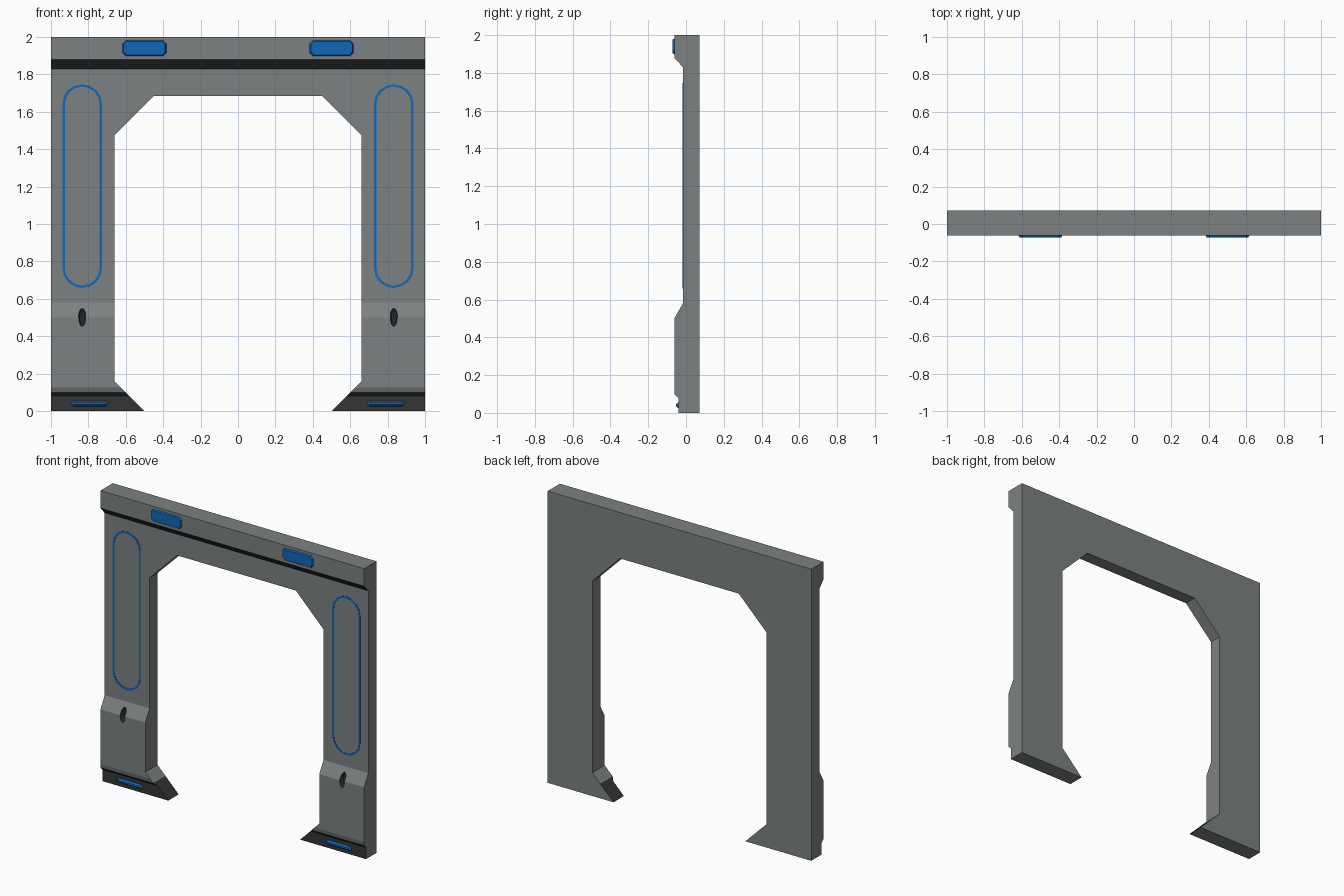
import bpy, bmesh, math

if "Cube" in bpy.data.objects:
    bpy.data.objects.remove(bpy.data.objects["Cube"])


def material(name, rgb):
    m = bpy.data.materials.new(name)
    m.diffuse_color = (*rgb, 1)
    m.use_nodes = True
    m.node_tree.nodes["Principled BSDF"].inputs["Base Color"].default_value = m.diffuse_color
    return m


GREY = material("wall grey", (0.205, 0.22, 0.225))
DARK = material("dark trim", (0.034, 0.035, 0.035))
MID = material("mid grey trim", (0.12, 0.127, 0.13))
BLUE = material("blue light", (0.005, 0.14, 0.5))

BACK = 0.071
# Front relief: (height, y of the front surface)
RELIEF = [(0, -0.041), (0.08, -0.041), (0.1, -0.062), (0.125, -0.062), (0.5, -0.062),
          (0.58, -0.016), (1.83, -0.016), (1.88, -0.062), (2, -0.062)]


def front_y(z):
    for (z0, y0), (z1, y1) in zip(RELIEF, RELIEF[1:]):
        if z <= z1 + 1e-5:
            return y0 + (y1 - y0) * (z - z0) / (z1 - z0)
    return RELIEF[-1][1]


def finish(name, bm, mats):
    bmesh.ops.recalc_face_normals(bm, faces=bm.faces[:])
    me = bpy.data.meshes.new(name)
    bm.to_mesh(me)
    bm.free()
    for m in mats:
        me.materials.append(m)
    ob = bpy.data.objects.new(name, me)
    bpy.context.collection.objects.link(ob)
    return ob


def loft(name, base, top, y0, y1, mat):
    """Solid between a base outline at y0 and a matching outline at y1."""
    bm = bmesh.new()
    a = [bm.verts.new((x, y0, z)) for x, z in base]
    b = [bm.verts.new((x, y1, z)) for x, z in top]
    bm.faces.new(a)
    bm.faces.new(b)
    for i in range(len(a)):
        j = (i + 1) % len(a)
        bm.faces.new((a[i], a[j], b[j], b[i]))
    return finish(name, bm, [mat])


def octagon(cx, cz, hx, hz, c):
    pts = [(hx, hz - c), (hx - c, hz), (c - hx, hz), (-hx, hz - c),
           (-hx, c - hz), (c - hx, -hz), (hx - c, -hz), (hx, c - hz)]
    return [(cx + x, cz + z) for x, z in pts]


def capsule(cx, z0, z1, r, n=8):
    pts = []
    for start, cz in ((0, z1 - r), (math.pi, z0 + r)):
        for i in range(n + 1):
            t = start + math.pi * i / n
            pts.append((cx + r * math.cos(t), cz + r * math.sin(t)))
    return pts


# Archway: front outline, sliced at the relief heights and pushed to the relief
half = [(0.45, 1.685), (0.66, 1.475), (0.66, 0.16), (0.5, 0), (1, 0), (1, 2)]
outline = half + [(-x, z) for x, z in reversed(half)]
bm = bmesh.new()
face = bm.faces.new([bm.verts.new((x, BACK, z)) for x, z in outline])
ext = bmesh.ops.extrude_face_region(bm, geom=[face], use_keep_orig=True)
for v in ext["geom"]:
    if isinstance(v, bmesh.types.BMVert):
        v.co.y = -0.2
for z, _ in RELIEF[1:-1]:
    bmesh.ops.bisect_plane(bm, geom=bm.verts[:] + bm.edges[:] + bm.faces[:],
                           plane_co=(0, 0, z), plane_no=(0, 0, 1))
for v in bm.verts:
    if v.co.y < 0:
        v.co.y = front_y(v.co.z)
bmesh.ops.recalc_face_normals(bm, faces=bm.faces[:])
bm.normal_update()
# Dark feet and lintel underside, mid grey line above the feet
for f in bm.faces:
    c, n = f.calc_center_median(), f.normal
    front = n.y < -0.1
    inner = abs(n.x) > 0.3 and abs(c.x) < 0.9
    if (c.z < 0.1 and (front or inner)) or (1.83 < c.z < 1.88 and front):
        f.material_index = 1
    elif 0.1 < c.z < 0.125 and front:
        f.material_index = 2
arch = finish("archway", bm, [GREY, DARK, MID])

for side, s in (("left", -1), ("right", 1)):
    # Rounded slot cut into the leg shoulder
    bm = bmesh.new()
    bmesh.ops.create_uvsphere(bm, u_segments=10, v_segments=8, radius=1)
    for v in bm.verts:
        v.co = (s * 0.833 + v.co.x * 0.02, -0.056 + v.co.y * 0.034, 0.508 + v.co.z * 0.056)
    for f in bm.faces:
        f.material_index = 1
    cutter = finish("slot_cutter", bm, [GREY, DARK, MID])
    cutter.hide_render = True
    mod = arch.modifiers.new("slot", "BOOLEAN")
    mod.operation = "DIFFERENCE"
    mod.solver = "EXACT"
    mod.object = cutter
    bpy.context.view_layer.objects.active = arch
    bpy.ops.object.modifier_apply(modifier=mod.name)
    bpy.data.objects.remove(cutter)

    # Lintel lamp
    loft(side + "_lintel_lamp", octagon(s * 0.5, 1.94, 0.118, 0.043, 0.018),
         octagon(s * 0.5, 1.94, 0.111, 0.036, 0.015), -0.06, -0.071, BLUE)

    # Foot lamp
    loft(side + "_foot_lamp", octagon(s * 0.792, 0.04, 0.098, 0.016, 0.008),
         octagon(s * 0.792, 0.04, 0.084, 0.006, 0.003), -0.039, -0.053, BLUE)

    # Thin capsule-shaped light strip on the leg
    bm = bmesh.new()
    outer = capsule(s * 0.833, 0.658, 1.747, 0.106)
    inner = capsule(s * 0.833, 0.671, 1.734, 0.093)
    rings = [[bm.verts.new((x, y, z)) for x, z in pts]
             for pts, y in ((outer, -0.014), (outer, -0.018), (inner, -0.018), (inner, -0.014))]
    for k in range(4):
        a, b = rings[k], rings[(k + 1) % 4]
        for i in range(len(a)):
            j = (i + 1) % len(a)
            bm.faces.new((a[i], a[j], b[j], b[i]))
    finish(side + "_light_strip", bm, [BLUE])
